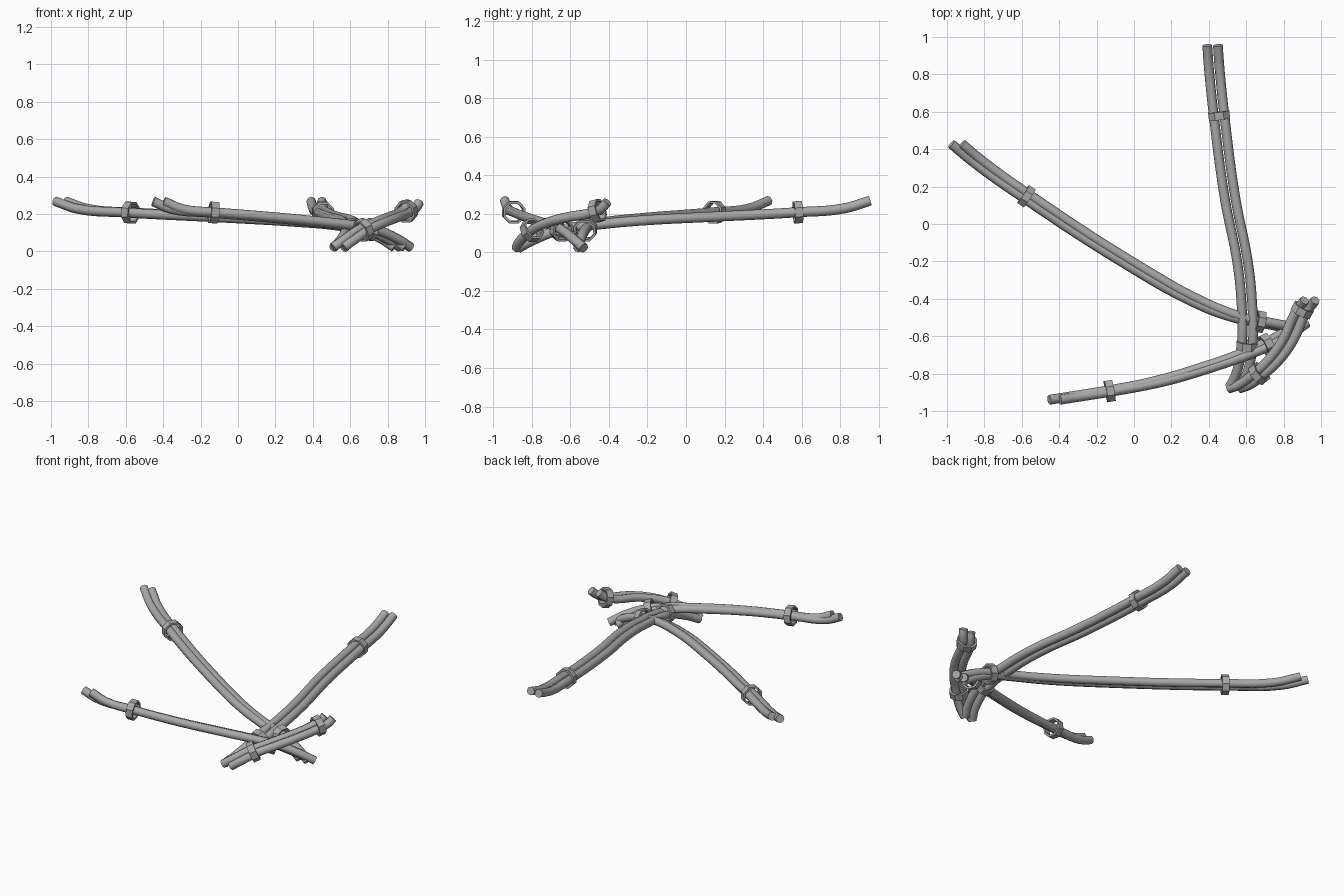
import bpy, bmesh, math
from mathutils import Vector

if "Cube" in bpy.data.objects:
    bpy.data.objects.remove(bpy.data.objects["Cube"])

GAP = 0.057      # sideways shift between the two rods of a pair
R_ROD = 0.026

metal = bpy.data.materials.new("mid grey")
metal.diffuse_color = (0.4, 0.4, 0.4, 1)
metal.use_nodes = True
metal.node_tree.nodes["Principled BSDF"].inputs["Base Color"].default_value = metal.diffuse_color


def rod(name, pts, dx):
    cu = bpy.data.curves.new(name, 'CURVE')
    cu.dimensions = '3D'
    cu.resolution_u = 5
    cu.bevel_depth = R_ROD
    cu.bevel_resolution = 2
    cu.use_fill_caps = True
    sp = cu.splines.new('BEZIER')
    sp.bezier_points.add(len(pts) - 1)
    for bp, p in zip(sp.bezier_points, pts):
        bp.co = (p[0] + dx, p[1], p[2])
        bp.handle_left_type = bp.handle_right_type = 'AUTO'
    ob = bpy.data.objects.new(name, cu)
    bpy.context.collection.objects.link(ob)
    cu.materials.append(metal)
    bpy.ops.object.select_all(action='DESELECT')
    bpy.context.view_layer.objects.active = ob
    ob.select_set(True)
    bpy.ops.object.convert(target='MESH')
    bpy.ops.object.shade_smooth_by_angle(angle=math.radians(50))


def band(name, pos, axis, r_out=0.062, r_in=0.049, w=0.042, n=8):
    bm = bmesh.new()
    prof = [(r_out, -w / 2), (r_out, w / 2), (r_in, w / 2), (r_in, -w / 2)]
    rings = []
    for i in range(n):
        a = 2 * math.pi * (i + 0.5) / n
        rings.append([bm.verts.new((r * math.cos(a), r * math.sin(a), h)) for r, h in prof])
    for i in range(n):
        p, q = rings[i], rings[(i + 1) % n]
        for k in range(4):
            m = (k + 1) % 4
            bm.faces.new((p[k], q[k], q[m], p[m]))
    bmesh.ops.recalc_face_normals(bm, faces=bm.faces)
    me = bpy.data.meshes.new(name)
    bm.to_mesh(me)
    bm.free()
    me.materials.append(metal)
    ob = bpy.data.objects.new(name, me)
    bpy.context.collection.objects.link(ob)
    ob.location = pos
    ob.rotation_euler = axis.to_track_quat('Z', 'Y').to_euler()


# centre line of each rod pair, from raised tip to foot; bands sit at the listed indices
legs = {
    "back_leg": ([(.42, .955, .268), (.43, .82, .228), (.455, .58, .208), (.515, .13, .184),
                  (.58, -.2, .167), (.603, -.42, .148), (.605, -.65, .117), (.575, -.80, .06),
                  (.54, -.87, .022)], (2, 6)),
    "left_leg": ([(-.948, .428, .268), (-.83, .33, .228), (-.575, .148, .208), (0, -.225, .178),
                  (.35, -.42, .157), (.56, -.5, .138), (.67, -.522, .117), (.79, -.545, .07),
                  (.865, -.56, .022)], (2, 6)),
    "front_leg": ([(-.425, -.94, .268), (-.33, -.925, .228), (-.13, -.893, .208), (.14, -.84, .186),
                   (.41, -.76, .160), (.6, -.693, .138), (.71, -.645, .117), (.82, -.585, .07),
                   (.895, -.53, .022)], (2, 6)),
    "right_leg": ([(.94, -.408, .262), (.925, -.43, .236), (.90, -.46, .215), (.815, -.635, .178),
                   (.745, -.73, .15), (.67, -.80, .115), (.59, -.86, .06), (.537, -.88, .022)], (2, 5)),
}

for name, (pts, band_ids) in legs.items():
    pts = [Vector(p) for p in pts]
    rod(name + "_rod_a", pts, -GAP / 2)
    rod(name + "_rod_b", pts, GAP / 2)
    for i in band_ids:
        band(f"{name}_band_{i}", pts[i], pts[i + 1] - pts[i - 1])
